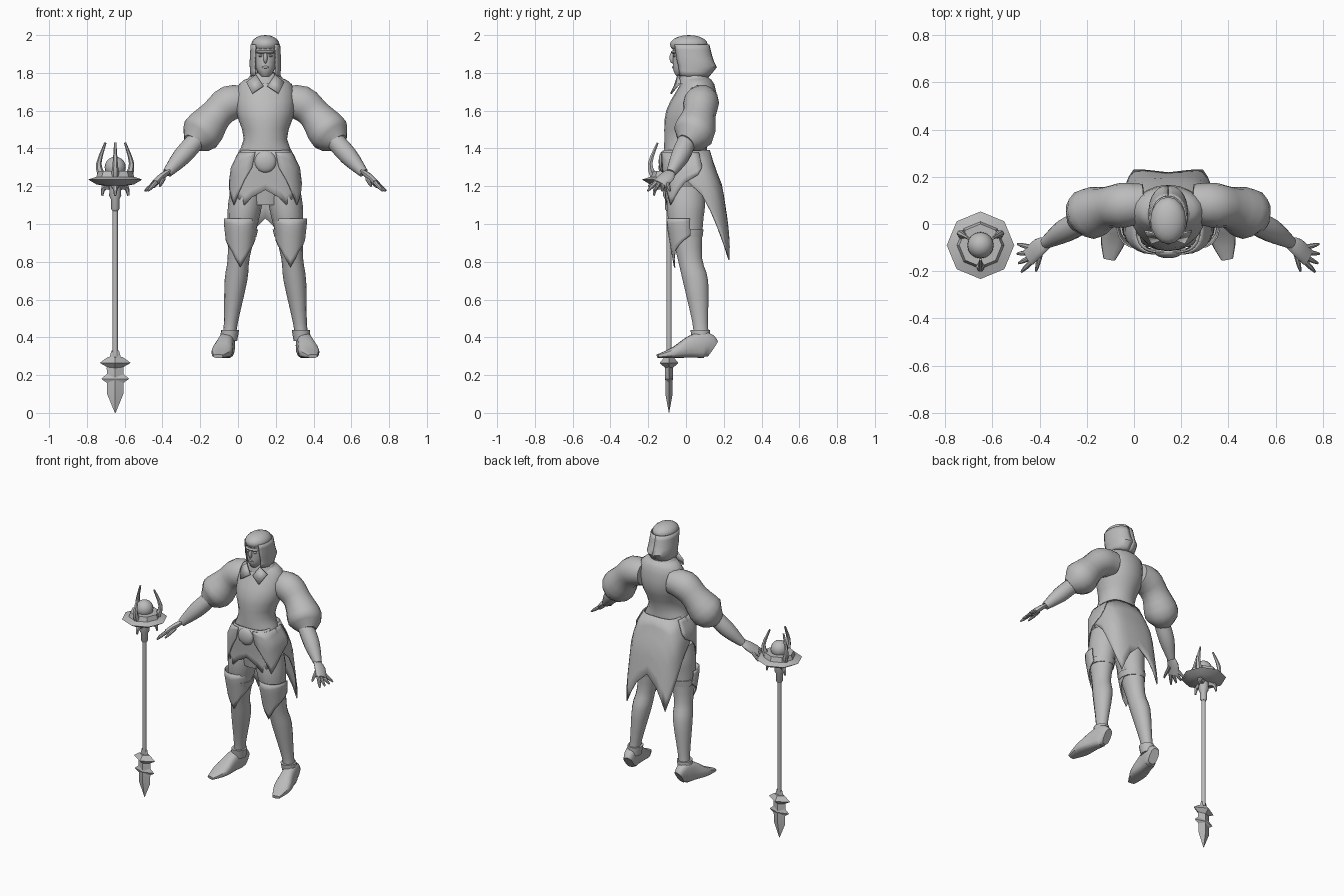
import bpy, bmesh, math
from mathutils import Vector

cube = bpy.data.objects.get("Cube")
if cube:
    bpy.data.objects.remove(cube)

BODY = Vector((.145, 0, 0))
STAFF = Vector((-.65, -.09, 0))
ACROSS = Vector((1, 0, 0))
DEEP = Vector((0, 1, 0))
SIDES = {"left": 1, "right": -1}

grey = bpy.data.materials.new("plain grey")
grey.use_nodes = True
grey.diffuse_color = (.5, .5, .5, 1)
grey.node_tree.nodes["Principled BSDF"].inputs["Base Color"].default_value = grey.diffuse_color


def finish(name, bm, thick=0):
    bmesh.ops.remove_doubles(bm, verts=bm.verts, dist=.0001)
    bmesh.ops.recalc_face_normals(bm, faces=bm.faces)
    mesh = bpy.data.meshes.new(name)
    bm.to_mesh(mesh)
    bm.free()
    mesh.materials.append(grey)
    part = bpy.data.objects.new(name, mesh)
    bpy.context.collection.objects.link(part)
    if thick:
        modifier = part.modifiers.new("thickness", "SOLIDIFY")
        modifier.thickness, modifier.offset = thick, 0
    bpy.ops.object.select_all(action="DESELECT")
    part.select_set(True)
    bpy.context.view_layer.objects.active = part
    bpy.ops.object.shade_smooth_by_angle(angle=math.radians(40))


def spline(points, steps):
    """Smooth curve through the points, which may have any number of components."""
    points = [Vector(point) for point in points]
    padded = [points[0], *points, points[-1]]
    curve = []
    for a, b, c, d in zip(padded, padded[1:], padded[2:], padded[3:]):
        for k in range(steps):
            t = k / steps
            curve.append(b + (c - a) * (t / 2) + (2 * a - 5 * b + 4 * c - d) * (t * t / 2)
                         + (3 * b - a - 3 * c + d) * (t ** 3 / 2))
    return curve + [points[-1]]


def soft(value, power):
    return math.copysign(abs(value) ** power, value)


def loft(name, stations, depth=1, sides=14, mirror=1, across=None, power=1, at=BODY, steps=3):
    """Skin rings of (x, y, z, width[, depth]); they lie flat unless across is given."""
    bm = bmesh.new()
    full = [q if len(q) == 5 else (*q, q[3] * depth) for q in stations]
    curve = spline(full, steps)
    centres = [at + Vector((mirror * q[0], q[1], q[2])) for q in curve]
    rings = []
    for i, q in enumerate(curve):
        u, v = ACROSS, DEEP
        if across:
            along = (centres[min(i + 1, len(centres) - 1)] - centres[max(i - 1, 0)]).normalized()
            u = (across - along * across.dot(along)).normalized()
            v = along.cross(u)
        turns = [math.tau * k / sides for k in range(sides)]
        rings.append([bm.verts.new(centres[i] + u * q[3] * soft(math.cos(a), power)
                                   + v * q[4] * soft(math.sin(a), power)) for a in turns])
    for low, high in zip(rings, rings[1:]):
        for k in range(sides):
            bm.faces.new((low[k], low[k - 1], high[k - 1], high[k]))
    bm.faces.new(rings[0])
    bm.faces.new(rings[-1])
    finish(name, bm)


def core(name, stations, **options):
    """Loft on the body's middle plane from (z, y, width, depth)."""
    loft(name, [(0, y, z, w, d) for z, y, w, d in stations], **options)


def turned(name, profile, **options):
    """Loft on the staff's axis from (z, radius)."""
    loft(name, [(0, 0, z, r) for z, r in profile], at=STAFF, steps=1, **options)


def interpolate(table, key):
    for a, b in zip(table, table[1:]):
        if key <= b[0]:
            t = max(0, (key - a[0]) / (b[0] - a[0]))
            return [m + (n - m) * t for m, n in zip(a[1:], b[1:])]
    return table[-1][1:]


def wrap(name, angles, top, hem, section, x=0, mirror=1, power=.6, grow=0, rows=7):
    """Sheet round the body: hem is (angle from front, z), section is (z, width, front, back)."""
    bm = bmesh.new()
    columns = []
    for angle in angles:
        bottom, = interpolate(hem, abs(angle))
        turn = math.radians(angle)
        column = []
        for k in range(rows):
            z = top + (bottom - top) * k / (rows - 1)
            width, front, back = interpolate(section, z)
            across = x + (width + grow) * soft(math.sin(turn), power)
            reach = ((back - front) / 2 + grow) * soft(math.cos(turn), power)
            column.append(bm.verts.new(BODY + Vector((mirror * across, (front + back) / 2 - reach, z))))
        columns.append(column)
    for a, b in zip(columns, columns[1:]):
        for k in range(rows - 1):
            bm.faces.new((a[k], b[k], b[k + 1], a[k + 1]))
    finish(name, bm, thick=.007)


def ball(name, centre, size, at=BODY):
    bm = bmesh.new()
    bmesh.ops.create_uvsphere(bm, u_segments=16, v_segments=10, radius=1)
    for vert in bm.verts:
        vert.co = at + Vector(centre) + vert.co * Vector(size)
    finish(name, bm)


def leg_ring(z, y, radius):
    """Legs spread outwards evenly towards the ground."""
    return (.24 - .12 * z, y, z, radius)


# Torso and head
core("torso", [(1.1, 0, .1, .08), (1.3, 0, .17, .11), (1.45, 0, .115, .115), (1.6, .03, .155, .135),
               (1.74, .06, .14, .09), (1.79, .04, .05, .06), (1.85, .03, .045, .05)], sides=20)
core("head", [(1.78, -.03, .02, .02), (1.82, -.01, .05, .06), (1.9, .01, .065, .08),
              (1.96, .01, .06, .08), (1.99, .02, .02, .03)])
ball("nose", (0, -.07, 1.88), (.011, .018, .03))
ball("lips", (0, -.06, 1.83), (.02, .015, .008))
ball("brow", (0, -.05, 1.91), (.05, .03, .012))
ball("hair_cap", (0, .015, 1.95), (.075, .1, .05))

# Collar, open coat skirt with raised hips and twin tails, buckle
core("collar", [(1.74, .05, .115, .09), (1.8, .04, .07, .07)])
flare = [(.8, .2, -.1, .25), (1.2, .185, -.11, .19), (1.3, .172, -.12, .15), (1.4, .12, -.12, .12)]
wrap("coat_skirt", range(-180, 181, 12), 1.39,
     [(0, 1.18), (24, 1.1), (84, 1.24), (144, .81), (180, 1.03)], flare)
ball("belt_buckle", (0, -.12, 1.33), (.058, .025, .058))

for side, s in SIDES.items():
    # Face and hair
    ball(side + "_eye", (s * .026, -.06, 1.89), (.011, .01, .006))
    wrap(side + "_hair", range(40, 181, 14), 1.95, [(0, 1.79), (180, 1.77)],
         [(1.77, .075, -.05, .11), (1.83, .08, -.06, .16), (1.87, .08, -.07, .14), (1.95, .075, -.08, .12)],
         mirror=s, power=.9)

    # Lapel and pointed hip panel
    bm = bmesh.new()
    corners = [(.01, -.06, 1.73), (.05, -.04, 1.79), (.1, -.03, 1.75), (.07, -.08, 1.69)]
    bm.faces.new([bm.verts.new(BODY + Vector((s * x, y, z))) for x, y, z in corners])
    finish(side + "_lapel", bm, thick=.009)
    wrap(side + "_hip_panel", range(12, 109, 12), 1.38, [(12, 1.3), (48, 1.1), (108, 1.3)],
         flare, mirror=s, grow=.008)

    # Puffed sleeve, forearm and hand
    arm = dict(mirror=s, across=DEEP)
    loft(side + "_sleeve", [(.1, .09, 1.65, .08), (.19, .08, 1.64, .095), (.26, .07, 1.58, .088),
                            (.34, .04, 1.48, .11), (.39, 0, 1.43, .05)], **arm)
    loft(side + "_forearm", [(.36, .01, 1.45, .05), (.44, -.03, 1.36, .05), (.52, -.08, 1.27, .026)], **arm)
    loft(side + "_palm", [(.51, -.08, 1.28, .025), (.55, -.1, 1.25, .04), (.59, -.14, 1.21, .04)],
         depth=.45, **arm)
    digits = {}
    for i, finger in enumerate(("little", "ring", "middle", "index")):
        base = Vector((.58, -.1 - .02 * i, 1.22))
        heading = .25 - .35 * i
        digits[finger + "_finger"] = base, base + Vector((math.cos(heading), math.sin(heading), -.75)) * .06
    digits["thumb"] = Vector((.54, -.12, 1.24)), Vector((.56, -.2, 1.2))
    for digit, (base, tip) in digits.items():
        loft(side + "_" + digit, [(*base, .012), (*base.lerp(tip, .6), .01), (*tip, .005)], sides=8, **arm)

    # Leg, thigh strap and pointed knee guard
    loft(side + "_leg", [leg_ring(*q) for q in (
        (1.2, 0, .085), (1.1, 0, .09), (1, 0, .08), (.82, .02, .058),
        (.7, .05, .06), (.48, .075, .037), (.4, .08, .037))], depth=1.15, mirror=s)
    loft(side + "_thigh_strap", [leg_ring(.93, 0, .08), leg_ring(.97, 0, .085)], depth=1.12, mirror=s)
    wrap(side + "_knee_guard", range(-100, 101, 20), 1.03, [(0, .77), (40, .86), (100, .94)],
         [(.77, .06, -.06, .1), (1, .085, -.1, .1)], x=leg_ring(.9, 0, 0)[0], mirror=s, power=.9)

    # Ankle cuff and turned-out shoe, flat on its sole
    loft(side + "_ankle_cuff", [leg_ring(.38, .08, .045), leg_ring(.44, .075, .048)], depth=1.1, mirror=s)
    loft(side + "_shoe", [(.22 - .2 * y, y, .29 + high, wide, high) for y, wide, high in (
        (.14, .03, .05), (.1, .04, .07), (.03, .045, .06), (-.06, .055, .03), (-.15, .025, .01))],
         mirror=s, across=ACROSS, power=.7)

# Staff shaft, socket, dish and orb
turned("staff_shaft", [(.3, .014), (1.1, .014)])
turned("staff_socket", [(1.07, .015), (1.08, .022), (1.13, .022), (1.15, .032), (1.21, .03)])
turned("staff_dish", [(1.2, .05), (1.21, .1), (1.235, .143), (1.25, .1), (1.28, .09)], sides=8)
ball("staff_orb", (0, 0, 1.3), (.056, .056, .056), at=STAFF)

# Three tapering claws above the dish and three spikes below it
claws = {"upper_claw": [(.08, 1.25), (.1, 1.32), (.06, 1.43)], "lower_spike": [(.03, 1.2), (.07, 1.19), (.08, 1.15)]}
for i in range(3):
    turn = math.tau * i / 3 - math.pi / 2
    out = Vector((math.cos(turn), math.sin(turn), 0))
    for claw, path in claws.items():
        loft("%s_%d" % (claw, i + 1), [(out.x * r, out.y * r, z, .022 - .008 * k)
                                       for k, (r, z) in enumerate(path)],
             sides=6, across=Vector((-out.y, out.x, 0)), at=STAFF)

# Flat blade at the foot, with two barbed collars
turned("staff_blade", [(0, .002), (.1, .043), (.24, .045), (.33, .02)], depth=.45, sides=4)
for name, z, width, depth in (("blade_barb", .18, .074, .3), ("blade_crown", .265, .082, .6)):
    turned(name, [(z - .03, .03), (z, width), (z + .03, .04)], depth=depth, sides=4)
